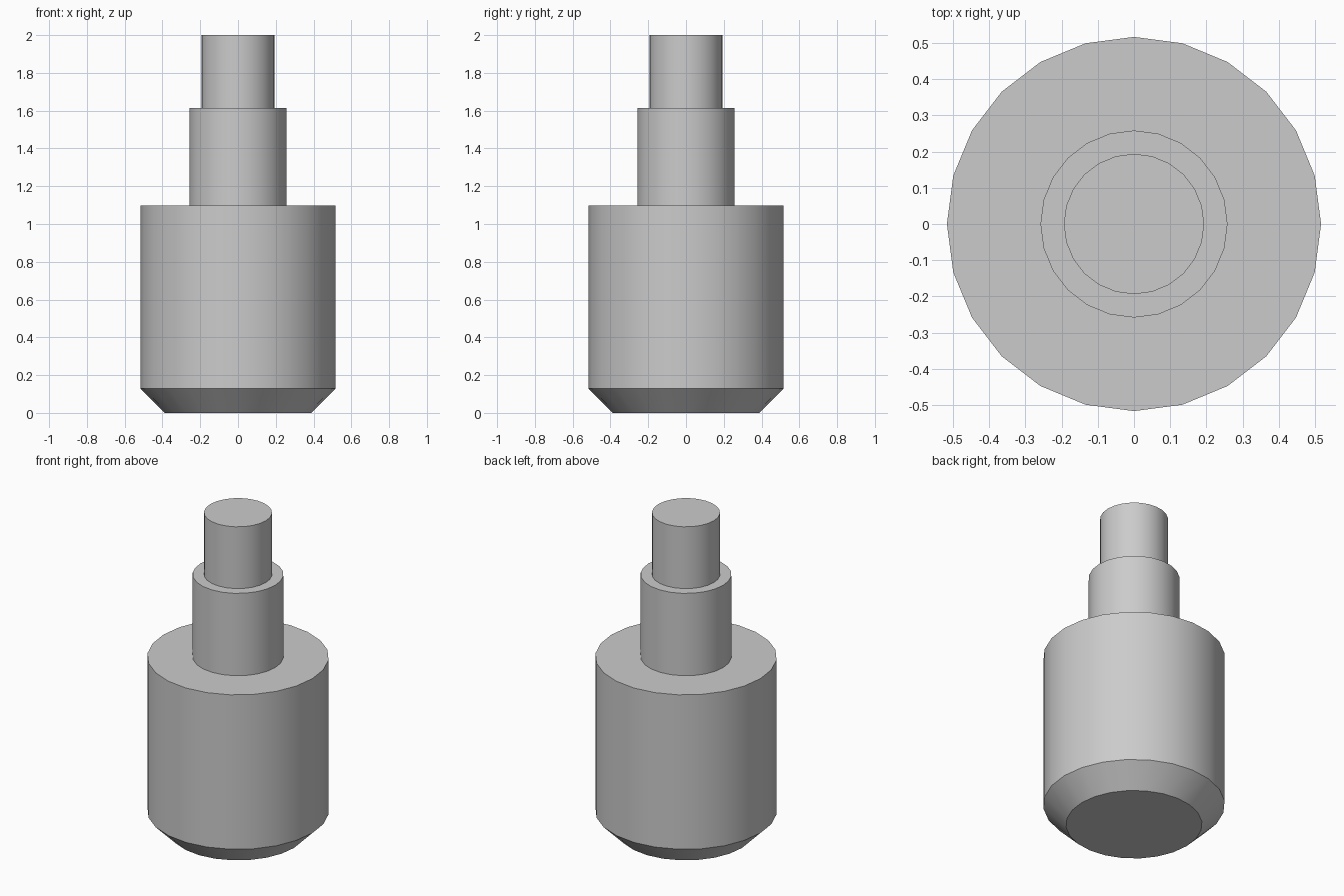
import bpy
import bmesh
from math import cos, sin, tau, radians

default = bpy.data.objects.get("Cube")
if default:
    bpy.data.objects.remove(default, do_unlink=True)

SIDES = 24
UNIT = 2 / 31  # the whole part is 31 units tall

grey = bpy.data.materials.new("plain grey")
grey.use_nodes = True
colour = (0.6, 0.6, 0.6, 1)
grey.diffuse_color = colour
grey.node_tree.nodes["Principled BSDF"].inputs["Base Color"].default_value = colour


def turned(name, profile):
    """Turn a (radius, height) profile around z and close the top and bottom."""
    bm = bmesh.new()
    rings = [[bm.verts.new((r * UNIT * cos(tau * i / SIDES),
                            r * UNIT * sin(tau * i / SIDES), z * UNIT))
              for i in range(SIDES)] for r, z in profile]
    for low, high in zip(rings, rings[1:]):
        for i in range(SIDES):
            j = (i + 1) % SIDES
            bm.faces.new((low[i], low[j], high[j], high[i]))
    bm.faces.new(rings[0][::-1])
    bm.faces.new(rings[-1])
    mesh = bpy.data.meshes.new(name)
    bm.to_mesh(mesh)
    bm.free()
    mesh.materials.append(grey)
    obj = bpy.data.objects.new(name, mesh)
    bpy.context.collection.objects.link(obj)
    bpy.ops.object.select_all(action="DESELECT")
    obj.select_set(True)
    bpy.context.view_layer.objects.active = obj
    bpy.ops.object.shade_smooth_by_angle(angle=radians(30))
    return obj


# One stepped solid: chamfered body, collar and end pin
turned("stepped_shaft", [
    (6, 0), (8, 2), (8, 17),
    (4, 17), (4, 25),
    (3, 25), (3, 31),
])
